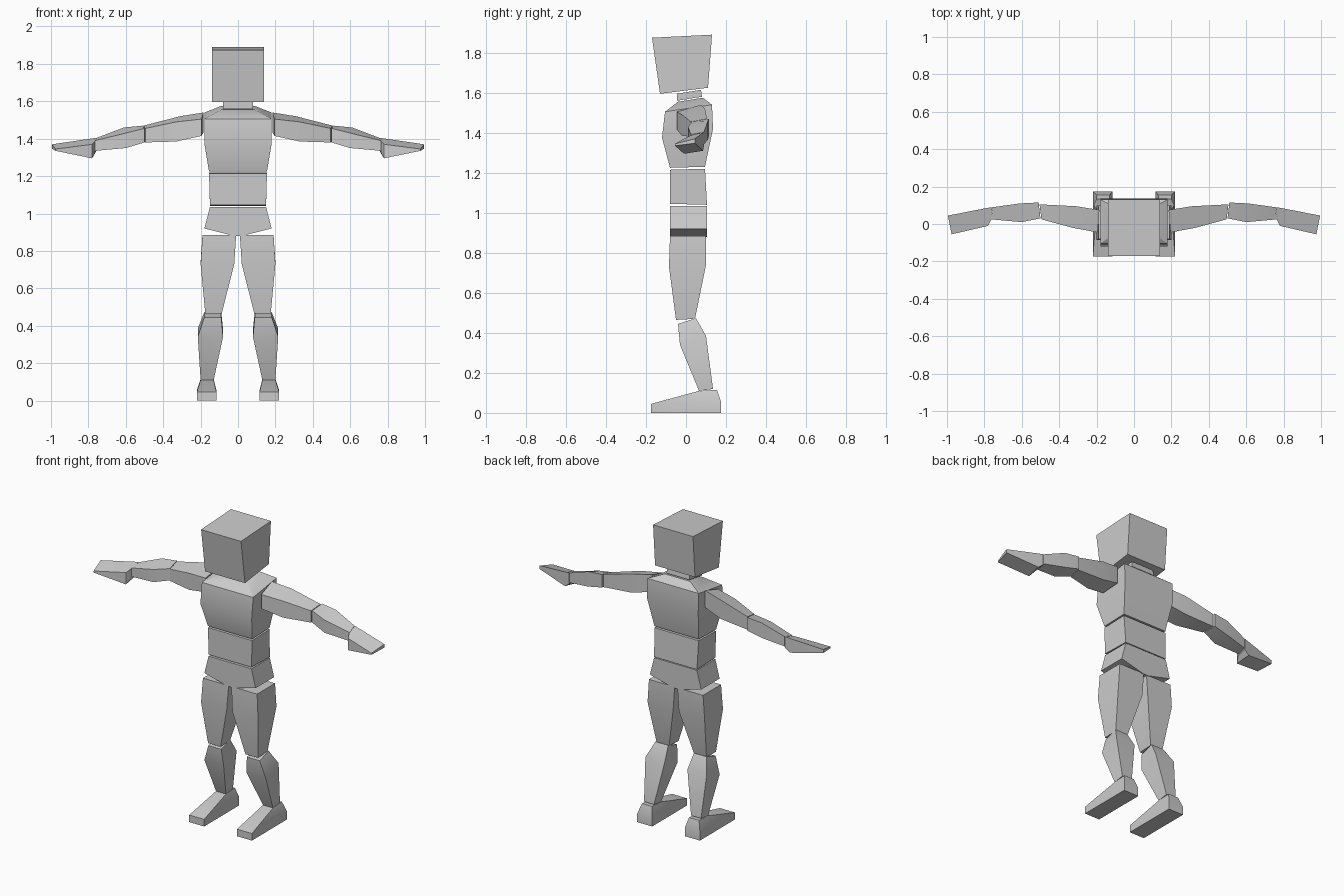
import bpy
import bmesh

default_cube = bpy.data.objects.get("Cube")
if default_cube:
    bpy.data.objects.remove(default_cube, do_unlink=True)

# One plain grey for the whole figure
grey = bpy.data.materials.new("plain_grey")
grey.use_nodes = True
colour = (0.6, 0.6, 0.6, 1)
grey.diffuse_color = colour
grey.node_tree.nodes["Principled BSDF"].inputs["Base Color"].default_value = colour


def loft(name, rings):
    """Skin a closed solid through a series of matching rings of points."""
    bm = bmesh.new()
    loops = [[bm.verts.new(point) for point in ring] for ring in rings]
    count = len(loops[0])
    bm.faces.new(loops[0])
    bm.faces.new(loops[-1])
    for lower, upper in zip(loops, loops[1:]):
        for i in range(count):
            j = (i + 1) % count
            bm.faces.new((lower[i], lower[j], upper[j], upper[i]))
    bmesh.ops.recalc_face_normals(bm, faces=bm.faces)
    mesh = bpy.data.meshes.new(name)
    bm.to_mesh(mesh)
    bm.free()
    mesh.materials.append(grey)
    part = bpy.data.objects.new(name, mesh)
    bpy.context.collection.objects.link(part)
    bpy.ops.object.select_all(action='DESELECT')
    part.select_set(True)
    bpy.context.view_layer.objects.active = part
    bpy.ops.object.shade_smooth_by_angle()
    return part


def level_ring(inner, outer, front, back, z_front, z_back):
    """Rectangle across an upright part; the back may sit at another height."""
    return [(inner, front, z_front), (outer, front, z_front),
            (outer, back, z_back), (inner, back, z_back)]


def arm_ring(x_front, x_back, front, back, low, high, drop):
    """Rectangle across an arm; its front edge is lowered by drop."""
    return [(x_front, front, low), (x_front, front, high - drop),
            (x_back, back, high), (x_back, back, low + drop / 2)]


def torso_part(name, sections):
    """Symmetric part: half width, front, back, front height, back height."""
    loft(name, [level_ring(-half, half, *rest) for half, *rest in sections])


def paired_part(name, rings):
    """Build a part on the left and mirror it to the right."""
    for side, sign in (("left", 1), ("right", -1)):
        loft(f"{side}_{name}", [[(sign * x, y, z) for x, y, z in ring] for ring in rings])


# Head, neck and trunk
torso_part("head", [(.14, -.13, .11, 1.595, 1.625), (.14, -.17, .13, 1.875, 1.89)])
torso_part("neck", [(.08, -.045, .08, 1.56, 1.58), (.08, -.045, .075, 1.595, 1.615)])
torso_part("chest", [
    (.155, -.08, .095, 1.225, 1.23),
    (.18, -.12, .135, 1.375, 1.42),
    (.18, -.105, .13, 1.505, 1.54),
    (.09, -.04, .085, 1.555, 1.575),
])
torso_part("abdomen", [(.15, -.08, .105, 1.045, 1.04), (.155, -.08, .095, 1.215, 1.22)])

# Pelvis: a shallow wedge underneath, extruded from front to back
half_outline = [(.15, 1.035), (.18, .92), (.02, .88)]
outline = half_outline + [(-x, z) for x, z in reversed(half_outline)]
loft("pelvis", [[(x, y, z) for x, z in outline] for y in (-.08, .105)])

# Legs
paired_part("thigh", [
    level_ring(.087, .175, -.05, .045, .465, .47),
    level_ring(.02, .2, -.085, .1, .73, .74),
    level_ring(.01, .19, -.08, .1, .885, .885),
])
paired_part("shin", [
    level_ring(.13, .2, .065, .135, .11, .12),
    level_ring(.08, .215, -.03, .1, .34, .385),
    level_ring(.09, .18, -.04, .05, .445, .473),
])
paired_part("foot", [
    level_ring(.115, .22, -.175, .175, 0, 0),
    level_ring(.115, .22, -.175, .175, .045, .055),
    level_ring(.13, .2, .065, .155, .11, .115),
])

# Arms
paired_part("upper_arm", [
    arm_ring(.195, .185, -.045, .075, 1.415, 1.54, .035),
    arm_ring(.33, .31, -.02, .095, 1.385, 1.52, .03),
    arm_ring(.495, .505, .025, .105, 1.38, 1.47, .015),
])
paired_part("forearm", [
    arm_ring(.5, .51, .03, .115, 1.38, 1.47, .015),
    arm_ring(.6, .61, .01, .11, 1.35, 1.46, .03),
    arm_ring(.765, .755, .025, .09, 1.335, 1.405, .015),
])
paired_part("hand", [
    arm_ring(.765, .757, .02, .09, 1.325, 1.405, .02),
    arm_ring(.78, .79, -.01, .085, 1.295, 1.4, .03),
    arm_ring(.975, .995, -.055, .045, 1.335, 1.37, .025),
])
